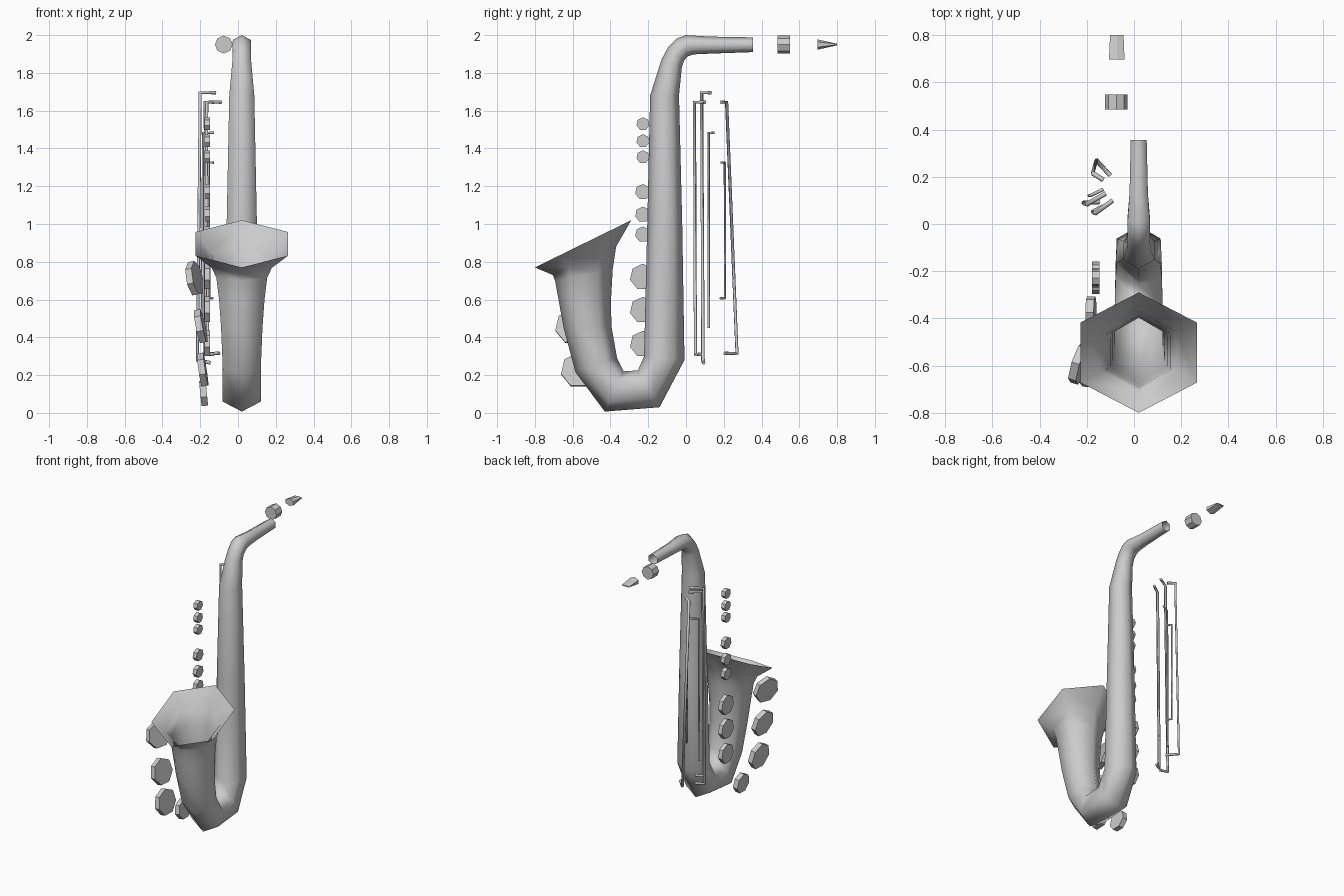
import bpy, bmesh, math
from mathutils import Vector, Matrix

if "Cube" in bpy.data.objects:
    bpy.data.objects.remove(bpy.data.objects["Cube"])


def finish(bm, name, smooth=False):
    bmesh.ops.recalc_face_normals(bm, faces=bm.faces)
    for f in bm.faces:
        f.smooth = smooth
    me = bpy.data.meshes.new(name)
    bm.to_mesh(me)
    bm.free()
    ob = bpy.data.objects.new(name, me)
    bpy.context.collection.objects.link(ob)
    return ob


def tube(name, rings, cx, sides=6):
    """Open tube; each ring spans two opposite points (y, z) in the side view."""
    bm = bmesh.new()
    loops = []
    for ay, az, by, bz in rings:
        a, b = Vector((cx, ay, az)), Vector((cx, by, bz))
        c, u = (a + b) / 2, (a - b) / 2
        v = Vector((u.length, 0, 0))
        loops.append([bm.verts.new(c + u * math.cos(t) + v * math.sin(t))
                      for t in (math.tau * i / sides for i in range(sides))])
    for p, q in zip(loops, loops[1:]):
        for i in range(sides):
            j = (i + 1) % sides
            bm.faces.new((p[i], p[j], q[j], q[i]))
    return finish(bm, name, True)


def disc(name, pos, normal, r, depth, sides=7):
    """Flat prism facing along normal, one corner towards the front."""
    z = Vector(normal).normalized()
    front = Vector((0, -1, 0)) if abs(z.y) < 0.9 else Vector((1, 0, 0))
    x = (front - z * front.dot(z)).normalized()
    m = Matrix((x, z.cross(x), z)).transposed().to_4x4()
    m.translation = pos
    bm = bmesh.new()
    bmesh.ops.create_cone(bm, cap_ends=True, segments=sides, radius1=r,
                          radius2=r, depth=depth, matrix=m)
    return finish(bm, name)


def rod(name, points, r):
    cu = bpy.data.curves.new(name, 'CURVE')
    cu.dimensions = '3D'
    cu.bevel_depth, cu.bevel_resolution, cu.use_fill_caps = r, 1, True
    sp = cu.splines.new('POLY')
    sp.points.add(len(points) - 1)
    for p, co in zip(sp.points, points):
        p.co = (*co, 1)
    ob = bpy.data.objects.new(name, cu)
    bpy.context.collection.objects.link(ob)


# Main horn: neck, straight body, bottom bow and flared bell
tube("horn_body", [
    (0.355, 1.988, 0.355, 1.91), (0.13, 1.992, 0.13, 1.902),
    (0.0, 2.0, 0.04, 1.898), (-0.05, 1.982, 0.01, 1.888),
    (-0.095, 1.935, -0.01, 1.865), (-0.13, 1.87, -0.022, 1.83),
    (-0.19, 1.68, -0.037, 1.68), (-0.205, 1.0, -0.02, 1.0),
    (-0.222, 0.30, -0.008, 0.28), (-0.255, 0.225, -0.14, 0.03),
    (-0.33, 0.22, -0.43, 0.007), (-0.365, 0.29, -0.585, 0.215),
    (-0.395, 0.46, -0.648, 0.45), (-0.397, 0.60, -0.675, 0.60),
    (-0.388, 0.76, -0.693, 0.70), (-0.37, 0.88, -0.705, 0.73),
    (-0.29, 1.02, -0.80, 0.77)], 0.02)

# Mouthpiece collar and wedge-shaped mouthpiece
disc("mouthpiece_collar", (-0.075, 0.517, 1.95), (0, 1, 0), 0.047, 0.065, 8)
bm = bmesh.new()
bmesh.ops.create_cone(bm, cap_ends=True, segments=6, radius1=1, radius2=1, depth=1)
for v in bm.verts:
    tip = v.co.z > 0
    v.co = (-0.073 + v.co.x * (0.033 if tip else 0.038), 0.80 if tip else 0.697,
            1.95 + v.co.y * (0.004 if tip else 0.027))
finish(bm, "mouthpiece")

# Row of key cups along the body
for i, z in enumerate((1.53, 1.44, 1.355, 1.17, 1.05, 0.945, 0.72, 0.545, 0.365)):
    r = (0.035, 0.042, 0.07)[i // 3]
    disc(f"body_key_{i + 1}", (-0.162, -0.228, z), (-1, 0, 0), r, 0.03)

# Key cups beside the bell and bow
for i, (p, n, r) in enumerate((
        ((-0.23, -0.59, 0.71), (-1, 0.33, -0.2), 0.093),
        ((-0.197, -0.60, 0.455), (-1, 0.1, -0.2), 0.093),
        ((-0.187, -0.57, 0.225), (-1, 0.05, -0.15), 0.093),
        ((-0.182, -0.375, 0.10), (-1, 0, -0.1), 0.07))):
    disc(f"bell_key_{i + 1}", p, n, r, 0.035)

# Key rods with bent ends
rods = (
    ([(-0.09, 0.10, 1.645), (-0.165, 0.045, 1.645), (-0.175, 0.05, 0.31),
      (-0.13, 0.075, 0.31)], 0.01),
    ([(-0.12, 0.13, 1.695), (-0.20, 0.083, 1.695), (-0.215, 0.09, 0.28),
      (-0.145, 0.093, 0.265)], 0.01),
    ([(-0.13, 0.147, 1.483), (-0.185, 0.12, 1.483), (-0.19, 0.12, 0.45)], 0.007),
    ([(-0.13, 0.187, 1.645), (-0.175, 0.215, 1.645), (-0.16, 0.27, 0.315),
      (-0.10, 0.205, 0.315)], 0.01),
    ([(-0.13, 0.187, 1.325), (-0.153, 0.205, 1.325), (-0.153, 0.207, 0.607),
      (-0.135, 0.182, 0.607)], 0.007))
for i, (pts, r) in enumerate(rods):
    rod(f"key_rod_{i + 1}", pts, r)
